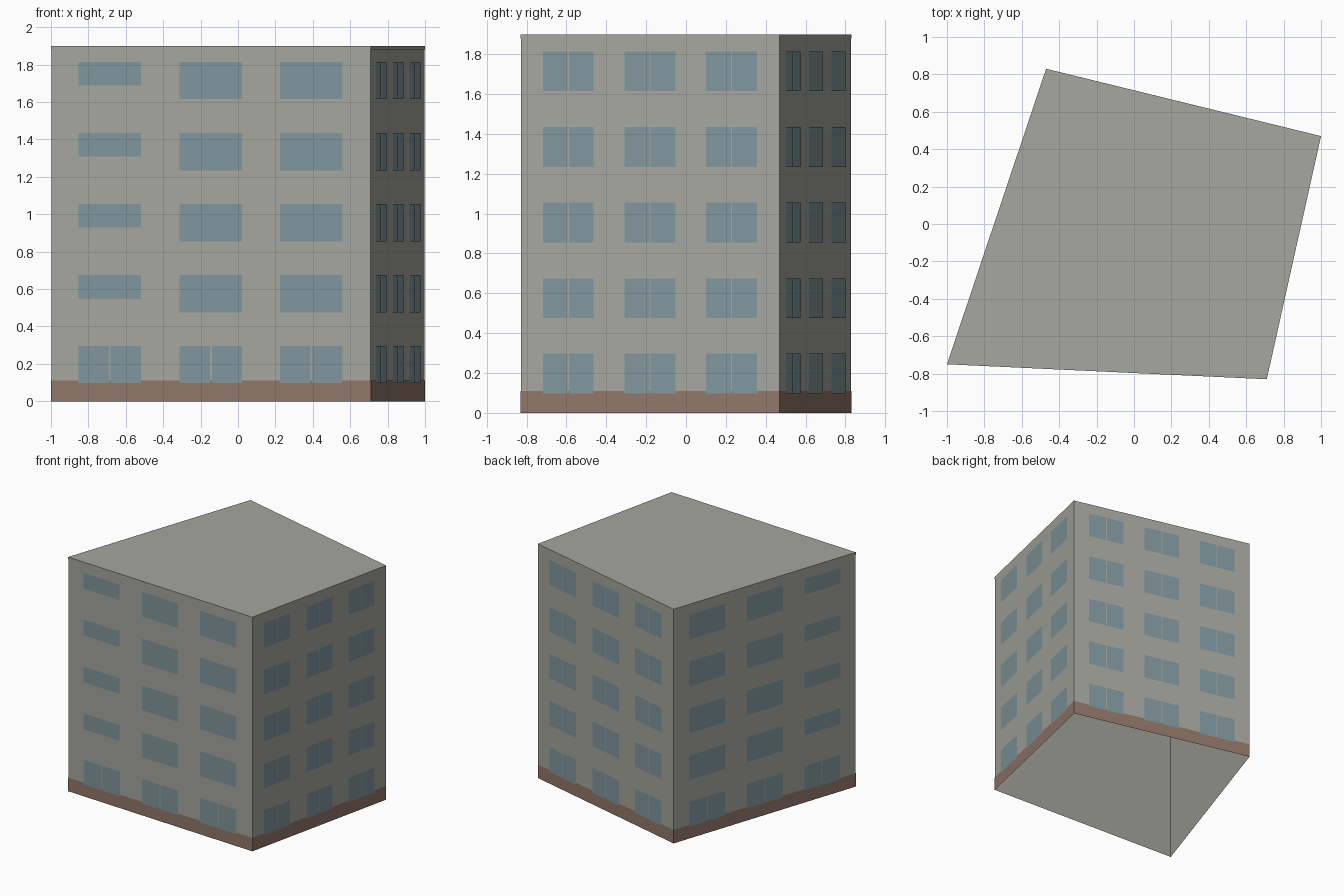
import bpy
from mathutils import Vector

cube = bpy.data.objects.get("Cube")
if cube:
    bpy.data.objects.remove(cube, do_unlink=True)

HEIGHT = 1.9
UP = Vector((0, 0, 1))
# Ground plan, counter-clockwise from the front corner at -x
PLAN = [Vector(p) for p in ((-1, -0.75, 0), (0.71, -0.83, 0), (1, 0.47, 0), (-0.47, 0.83, 0))]
COLUMNS = (0.086, 0.402, 0.716)   # window starts as a share of wall length
WIDTH = 0.196
SILLS = (0.097, 0.475, 0.855, 1.235, 1.615)


def material(name, rgb):
    mat = bpy.data.materials.new(name)
    mat.use_nodes = True
    mat.diffuse_color = (*rgb, 1)
    mat.node_tree.nodes["Principled BSDF"].inputs["Base Color"].default_value = (*rgb, 1)
    return mat


CONCRETE = material("warm grey concrete", (0.38, 0.385, 0.345))
BRICK = material("brown brick", (0.285, 0.183, 0.142))
GLASS = material("blue grey glass", (0.218, 0.308, 0.34))


def make_object(name, verts, faces, mat):
    mesh = bpy.data.meshes.new(name)
    mesh.from_pydata(verts, [], faces)
    mesh.materials.append(mat)
    mesh.update()
    obj = bpy.data.objects.new(name, mesh)
    bpy.context.collection.objects.link(obj)
    return obj


def band(name, scale, bottom, top, mat, capped=False):
    """Walls that follow the ground plan, with an optional flat top."""
    verts = [p * scale + UP * z for z in (bottom, top) for p in PLAN]
    faces = [(i, (i + 1) % 4, (i + 1) % 4 + 4, i + 4) for i in range(4)]
    if capped:
        faces.append((4, 5, 6, 7))
    return make_object(name, verts, faces, mat)


# Shell, open underneath, with slightly proud roof and brick base
band("outer_walls", 0.998, 0, HEIGHT - 0.01, CONCRETE)
band("roof_cap", 1, HEIGHT - 0.02, HEIGHT, CONCRETE, capped=True)
band("brick_base", 1, 0, 0.11, BRICK)


def wall_windows(name, start, end, short_column, split_all):
    """Three columns of panes; one column may have short upper windows."""
    along = end - start
    length = along.length
    normal = along.cross(UP).normalized()
    verts, faces = [], []

    def pane(left, right, low, high, depth):
        n = len(verts)
        for share, z in ((left, low), (right, low), (right, high), (left, high)):
            verts.append(start + along * share + normal * depth + UP * z)
        faces.append((n, n + 1, n + 2, n + 3))

    for col, left in enumerate(COLUMNS):
        right = left + WIDTH
        middle = (left + right) / 2
        for floor, sill in enumerate(SILLS):
            top = sill + 0.2
            short = col == short_column and floor > 0
            low = sill + 0.073 if short else sill
            depth = 0.005 if short else 0.002
            if split_all or floor == 0:
                half = (0.003 if split_all else 0.005) / length
                pane(left, middle - half, low, top, depth)
                pane(middle + half, right, low, top, depth)
            else:
                pane(left, right, low, top, depth)
    make_object(name, verts, faces, GLASS)


# Windows on each wall
walls = (("front_windows", 0, False), ("left_windows", None, True),
         ("back_windows", None, True), ("right_windows", 2, False))
for i, (name, short_column, split_all) in enumerate(walls):
    wall_windows(name, PLAN[i], PLAN[(i + 1) % 4], short_column, split_all)
